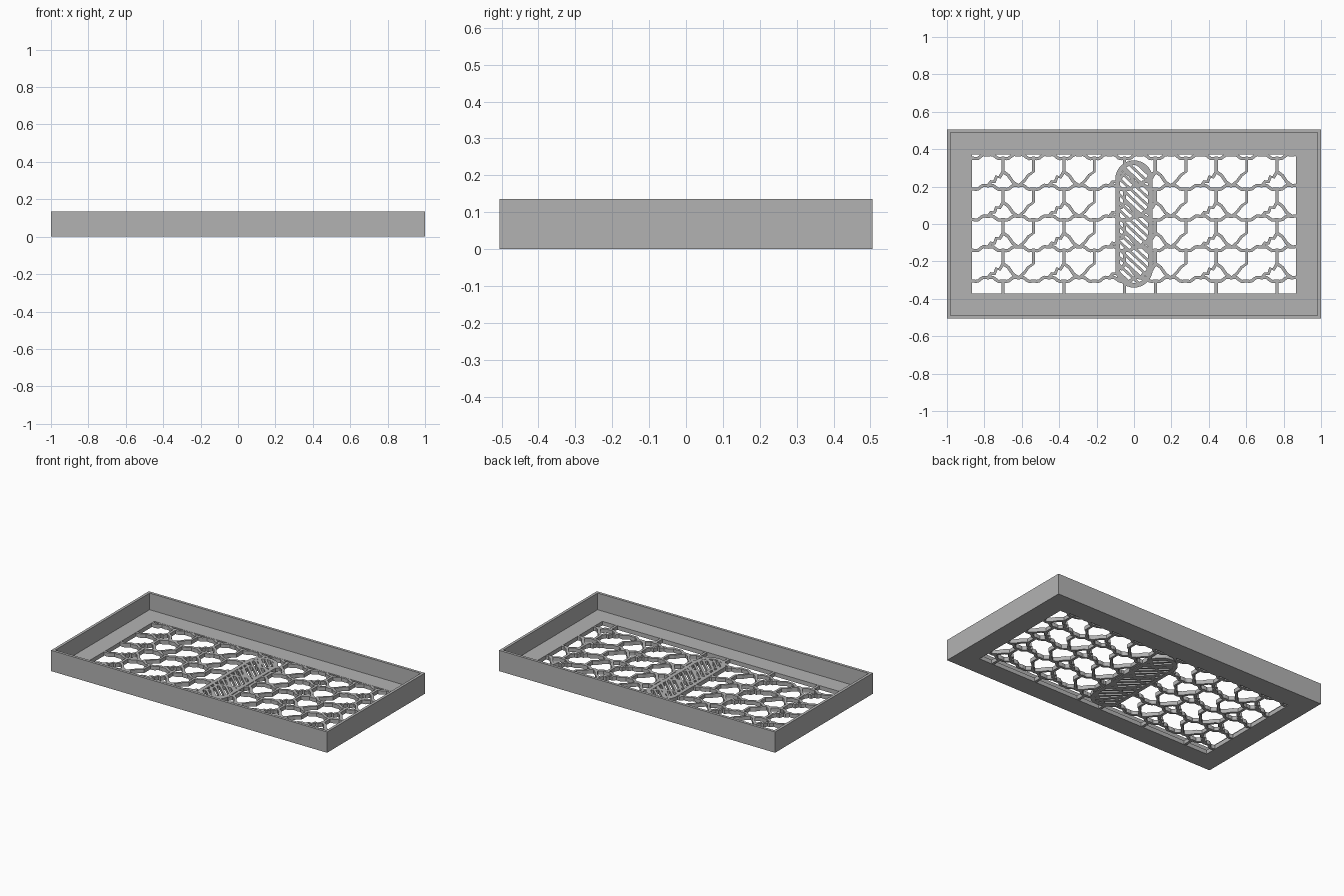
import bpy, bmesh, math
from mathutils import Vector

if "Cube" in bpy.data.objects:
    bpy.data.objects.remove(bpy.data.objects["Cube"], do_unlink=True)

HX, HY, HEIGHT = 1.0, 0.506, 0.136
WALL, MARGIN, FLOOR = 0.018, 0.135, 0.027
OPEN_X, OPEN_Y = HX - MARGIN, HY - MARGIN
PITCH, ROW = 0.325, 0.164

grey = bpy.data.materials.new("plain grey")
grey.use_nodes = True
colour = (0.45, 0.45, 0.45, 1)
grey.diffuse_color = colour
grey.node_tree.nodes["Principled BSDF"].inputs["Base Color"].default_value = colour


def finish(name, bm):
    bmesh.ops.recalc_face_normals(bm, faces=bm.faces)
    mesh = bpy.data.meshes.new(name)
    bm.to_mesh(mesh)
    bm.free()
    mesh.materials.append(grey)
    obj = bpy.data.objects.new(name, mesh)
    bpy.context.collection.objects.link(obj)
    return obj


def bridge(bm, loops, closed):
    """Skin a list of equally long vertex loops; closed joins last to first."""
    count = len(loops)
    for i in range(count if closed else count - 1):
        a, b = loops[i], loops[(i + 1) % count]
        for j in range(len(a)):
            k = (j + 1) % len(a)
            bm.faces.new((a[j], a[k], b[k], b[j]))


def ribbon(bm, points, width, z0, z1):
    """Extruded strip of constant width along a flat path."""
    pts = [Vector(p) for p in points]
    loops = []
    for i, p in enumerate(pts):
        d = (pts[min(i + 1, len(pts) - 1)] - pts[max(i - 1, 0)]).normalized()
        n = Vector((-d.y, d.x)) * width / 2
        section = ((p + n, z0), (p - n, z0), (p - n, z1), (p + n, z1))
        loops.append([bm.verts.new((q.x, q.y, z)) for q, z in section])
    bridge(bm, loops, False)
    bm.faces.new(loops[0])
    bm.faces.new(loops[-1])


# Tray: one stepped section carried around the rectangle
bm = bmesh.new()
profile = [(0, 0), (0, HEIGHT), (WALL, HEIGHT), (WALL, FLOOR), (MARGIN, FLOOR), (MARGIN, 0)]
rings = []
for inset, z in profile:
    x, y = HX - inset, HY - inset
    rings.append([bm.verts.new((sx * x, sy * y, z))
                  for sx, sy in ((-1, -1), (1, -1), (1, 1), (-1, 1))])
bridge(bm, rings, True)
finish("tray", bm)

# Lattice: scalloped cross lines, short posts and forked arms
Z0, Z1 = 0.001, FLOOR - 0.001
strut_xs = [side + PITCH * k for side in (-0.70, 0.115) for k in range(3)]
lines = [0.36 - ROW * k for k in range(5)]


def scallop(x, y):
    phase = (x - strut_xs[0]) / PITCH * 2 * math.pi
    return y - 0.012 * math.cos(2 * phase) + 0.004 * math.cos(6 * phase)


bm = bmesh.new()
for y in lines:
    steps = 128
    xs = [-OPEN_X - 0.01 + (2 * OPEN_X + 0.02) * i / steps for i in range(steps + 1)]
    ribbon(bm, [(x, scallop(x, y)) for x in xs], 0.017, Z0, Z1)
finish("lattice_cross_lines", bm)

bm = bmesh.new()
for x in strut_xs:
    for y in lines[:-1]:
        fork = y - 0.085
        foot = y - ROW + 0.008
        ribbon(bm, [(x, y), (x, fork)], 0.017, Z0, Z1)
        # Smooth arm on one side, stepped arm on the other
        ribbon(bm, [(x, fork + 0.005), (x + 0.028, fork - 0.015),
                    (x + 0.052, fork - 0.05), (x + 0.081, foot)], 0.017, Z0, Z1)
        ribbon(bm, [(x, fork + 0.005), (x - 0.018, fork - 0.025),
                    (x - 0.036, fork - 0.022), (x - 0.046, fork - 0.05),
                    (x - 0.064, fork - 0.048), (x - 0.081, foot)], 0.017, Z0, Z1)
    ribbon(bm, [(x, lines[-1]), (x, -OPEN_Y - 0.01)], 0.017, Z0, Z1)
    # Far arms of the neighbouring cells
    for y in lines[:-1]:
        mid = x + PITCH / 2
        if mid < OPEN_X:
            ribbon(bm, [(mid - 0.081, y - ROW + 0.008), (mid - 0.05, y - 0.13),
                        (mid - 0.028, y - 0.10), (mid, y - 0.08), (mid, y)],
                   0.015, Z0, Z1)
finish("lattice_posts_and_arms", bm)


# Central grille: rounded rim with slanted bars
def capsule(radius, half_length, segments=16):
    straight = half_length - radius
    pts = []
    for sign in (1, -1):
        for i in range(segments + 1):
            a = math.pi * i / segments
            pts.append((sign * radius * math.cos(a), sign * (straight + radius * math.sin(a))))
    return pts


RIM_R, RIM_L, RIM_W = 0.1, 0.34, 0.025
bm = bmesh.new()
rings = []
for inset, z in ((0, 0), (0, FLOOR), (RIM_W, FLOOR), (RIM_W, 0)):
    rings.append([bm.verts.new((x, y, z)) for x, y in capsule(RIM_R - inset, RIM_L - inset)])
bridge(bm, rings, True)
finish("grille_rim", bm)


def inside(x, y, radius):
    return math.hypot(x, max(abs(y) - (RIM_L - RIM_R), 0)) < radius


bm = bmesh.new()
for k in range(-9, 10):
    samples = [(-0.09 + 0.003 * i, k * 0.042 + 0.085 - 0.0028 * i) for i in range(61)]
    kept = [p for p in samples if inside(*p, RIM_R - 0.5 * RIM_W)]
    if len(kept) > 2:
        ribbon(bm, [kept[0], kept[-1]], 0.014, Z0, Z1)
finish("grille_bars", bm)
